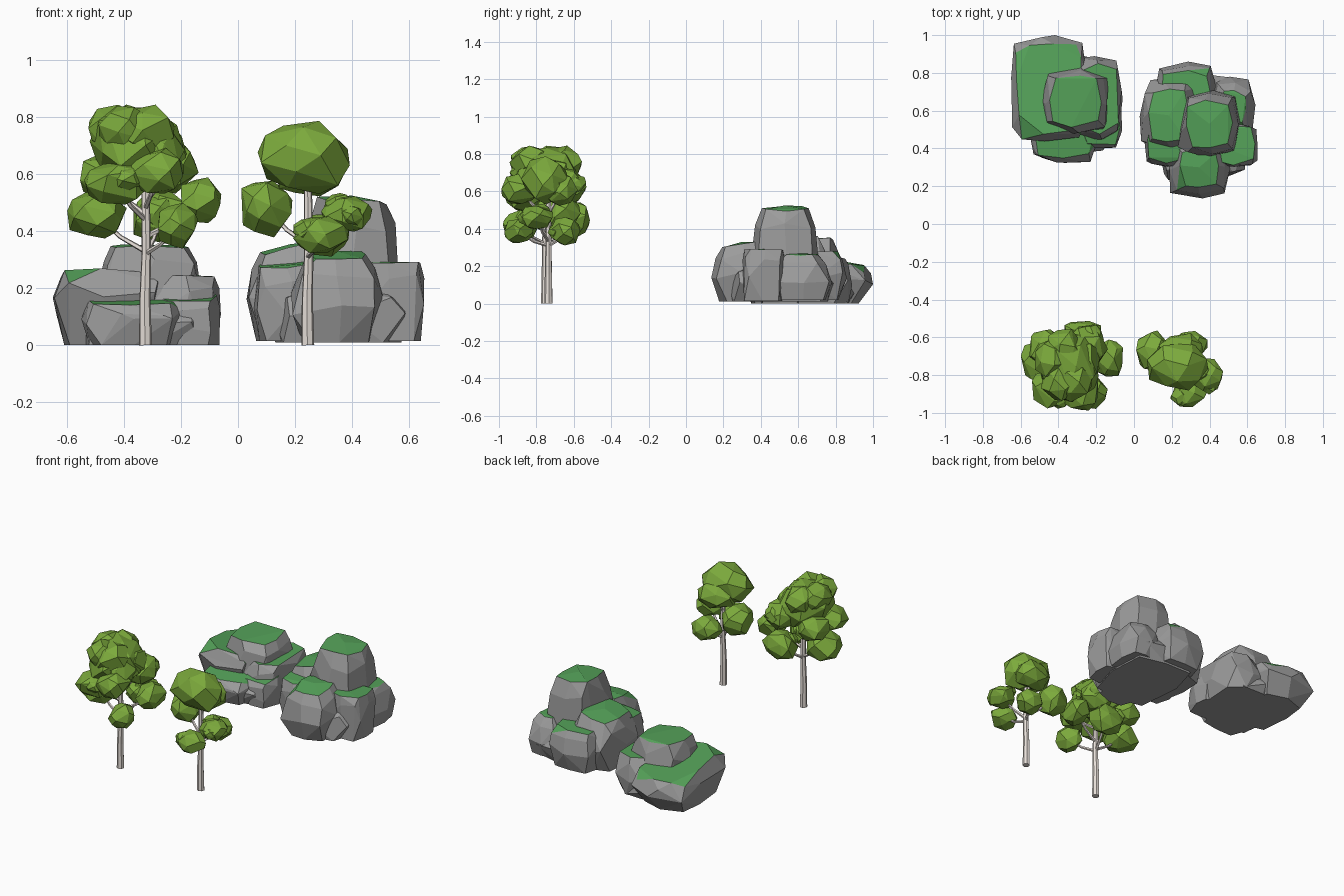
import bpy, bmesh, math, random
from mathutils import Vector

cube = bpy.data.objects.get("Cube")
if cube:
    bpy.data.objects.remove(cube, do_unlink=True)


def material(name, rgb):
    m = bpy.data.materials.new(name)
    m.diffuse_color = (*rgb, 1)
    m.use_nodes = True
    m.node_tree.nodes["Principled BSDF"].inputs["Base Color"].default_value = (*rgb, 1)
    return m


STONE = material("stone grey", (0.33, 0.33, 0.33))
MOSS = material("moss green", (0.09, 0.36, 0.1))
LEAF = material("leaf green", (0.2, 0.4, 0.045))
BARK = material("pale bark", (0.83, 0.77, 0.72))


def finish(name, bm, *mats):
    mesh = bpy.data.meshes.new(name)
    bmesh.ops.recalc_face_normals(bm, faces=bm.faces)
    bm.to_mesh(mesh)
    bm.free()
    for m in mats:
        mesh.materials.append(m)
    obj = bpy.data.objects.new(name, mesh)
    bpy.context.collection.objects.link(obj)


def hull(points, flatten):
    bm = bmesh.new()
    for p in points:
        bm.verts.new(p)
    out = bmesh.ops.convex_hull(bm, input=bm.verts[:])
    junk = {g for g in out["geom_interior"] + out["geom_unused"]
            if isinstance(g, bmesh.types.BMVert)}
    bmesh.ops.delete(bm, geom=list(junk), context="VERTS")
    bmesh.ops.dissolve_limit(bm, angle_limit=math.radians(flatten),
                             verts=bm.verts, edges=bm.edges)
    bm.normal_update()
    return bm


# Faceted boulder from stacked rings; the flat upper faces carry moss
def boulder(name, x, y, z, seed, foot=0.8, crown=0.72, tilt=(0, 0), belly=0.45, mossy=True):
    rnd = random.Random(seed)
    cx, cy = sum(x) / 2, sum(y) / 2
    rx, ry = (x[1] - x[0]) / 2, (y[1] - y[0]) / 2
    z0, h = z[0], z[1] - z[0]
    pts = []
    for level, scale, wobble in ((0, foot, 0), (belly, 1, 0.1),
                                 (0.78, (1 + crown) / 2 + 0.04, 0.06), (0.96, crown, 0.02)):
        turn = rnd.uniform(-0.15, 0.15)
        for i in range(8):
            a = (i + turn + rnd.uniform(-0.2, 0.2)) * math.tau / 8
            c, s = math.cos(a), math.sin(a)
            r = scale * (c ** 4 + s ** 4) ** -0.25 * rnd.uniform(0.93, 1.04)
            px = max(-scale, min(scale, c * r))
            py = max(-scale, min(scale, s * r))
            lean = (px * tilt[0] + py * tilt[1]) * (level > 0)
            pts.append((cx + px * rx, cy + py * ry,
                        z0 + h * (level + rnd.uniform(-wobble, wobble)) + lean))
    pts.append((cx, cy, z0 + h))
    bm = hull(pts, 9)
    for f in bm.faces:
        high = f.calc_center_median().z > z0 + 0.76 * h
        f.material_index = int(mossy and high and f.normal.z > 0.68)
    finish(name, bm, STONE, MOSS)


# Low rock group
boulder("low_rock_back_slab", (-0.66, -0.24), (0.43, 1.0), (0, 0.245), 3, 0.76, 0.84,
        (-0.01, -0.035), 0.58)
boulder("low_rock_peak", (-0.49, -0.13), (0.46, 0.83), (0.05, 0.36), 5, 0.95, 0.76)
boulder("low_rock_side", (-0.32, -0.06), (0.44, 0.89), (0, 0.255), 8, 0.9, 0.84)
boulder("low_rock_front", (-0.55, -0.19), (0.32, 0.62), (0, 0.165), 11, 0.84, 0.86, (0, 0.018), 0.6)
boulder("low_rock_front_side", (-0.29, -0.06), (0.4, 0.64), (0, 0.18), 14, 0.95, 0.88, (0, 0.02))
boulder("low_rock_base", (-0.56, -0.09), (0.37, 0.9), (0, 0.15), 17, 0.94, 0.8, mossy=False)

# Tall rock group
boulder("tall_rock_peak", (0.23, 0.57), (0.35, 0.71), (0.02, 0.525), 21, 0.97, 0.72, (-0.01, 0))
boulder("tall_rock_left", (0.03, 0.34), (0.38, 0.77), (0.015, 0.355), 24, 0.78, 0.72, (0.03, 0))
boulder("tall_rock_front_left", (0.05, 0.33), (0.3, 0.56), (0.015, 0.3), 25, 0.82, 0.84, (0.01, 0.015))
boulder("tall_rock_front", (0.18, 0.51), (0.13, 0.47), (0.01, 0.33), 27, 0.72, 0.62, (0, 0.02))
boulder("tall_rock_right", (0.42, 0.655), (0.3, 0.53), (0.015, 0.3), 30, 0.95, 0.9)
boulder("tall_rock_back_right", (0.4, 0.65), (0.46, 0.78), (0.02, 0.27), 33, 0.78, 0.55)
boulder("tall_rock_back", (0.1, 0.45), (0.5, 0.86), (0.02, 0.29), 36, 0.78, 0.76)
boulder("tall_rock_base", (0.1, 0.61), (0.2, 0.8), (0.01, 0.2), 39, 0.9, 0.7, mossy=False)


# Angular leaf clump: a few overlapping hulls filling an ellipsoid
def clump(name, centre, radius, seed, lobes, count=22):
    rnd = random.Random(seed)
    c, r = Vector(centre), Vector(radius)
    whole = bmesh.new()
    for k in range(lobes + 1):
        size = 0.58 if k else 0.97
        a = k * 2.4 + seed
        lift = rnd.uniform(-0.5, 0.5) if k else 0
        reach = 0.5 * math.sqrt(1 - lift * lift) if k else 0
        mid = Vector((math.cos(a) * reach, math.sin(a) * reach, lift))
        pts = []
        for i in range(count):
            t = 1 - 2 * (i + 0.5) / count
            b = i * 2.4 + k + rnd.uniform(-0.3, 0.3)
            w = math.sqrt(1 - t * t)
            d = Vector((w * math.cos(b), w * math.sin(b), t)) * size * rnd.uniform(0.92, 1.1)
            pts.append(c + (mid + d) * r)
        part = hull(pts, 10)
        temp = bpy.data.meshes.new("temp")
        part.to_mesh(temp)
        part.free()
        whole.from_mesh(temp)
        bpy.data.meshes.remove(temp)
    finish(name, whole, LEAF)


# Tapered limb along a short path
def limb(name, path, r0, r1, sides=7):
    bm = bmesh.new()
    rings = []
    pts = [Vector(p) for p in path]
    for i, p in enumerate(pts):
        axis = (pts[min(i + 1, len(pts) - 1)] - pts[max(i - 1, 0)]).normalized()
        u = axis.cross(Vector((0.3, 1, 0.2))).normalized()
        v = axis.cross(u)
        r = r0 + (r1 - r0) * i / (len(pts) - 1)
        rings.append([bm.verts.new(p + r * (u * math.cos(a) + v * math.sin(a)))
                      for a in (j * math.tau / sides for j in range(sides))])
    for lo, hi in zip(rings, rings[1:]):
        for j in range(sides):
            k = (j + 1) % sides
            bm.faces.new((lo[j], lo[k], hi[k], hi[j]))
    bm.faces.new(rings[0])
    bm.faces.new(rings[-1])
    finish(name, bm, BARK)


def tree(name, x, y, fork, top, clumps, seed):
    limb(name + "_trunk", [(x, y, 0), (x - 0.002, y, fork * 0.5), (x + 0.003, y, fork),
                           (x, y, top)], 0.023, 0.014)
    for i, (centre, radius, lobes) in enumerate(clumps):
        clump(f"{name}_leaves_{i + 1}", centre, radius, seed + i, lobes)
        # Each outer clump is held by a bent branch
        if i:
            end = Vector(centre)
            start = Vector((x, y, max(fork, end.z - 0.13)))
            bend = start.lerp(end, 0.5) + Vector((0, 0, -0.015))
            limb(f"{name}_branch_{i}", [start, bend, end], 0.01, 0.006, 5)


# Big tree: crown first, then outer clumps
tree("big_tree", -0.325, -0.752, 0.32, 0.62, [
    ((-0.355, -0.75, 0.695), (0.175, 0.19, 0.155), 6),
    ((-0.50, -0.72, 0.46), (0.115, 0.12, 0.095), 0),
    ((-0.285, -0.89, 0.61), (0.11, 0.11, 0.085), 0),
    ((-0.215, -0.885, 0.42), (0.075, 0.105, 0.085), 0),
    ((-0.13, -0.71, 0.51), (0.085, 0.105, 0.085), 0),
    ((-0.27, -0.595, 0.45), (0.115, 0.095, 0.1), 1),
    ((-0.43, -0.87, 0.57), (0.125, 0.11, 0.08), 1),
    ((-0.46, -0.66, 0.59), (0.11, 0.11, 0.09), 1),
    ((-0.25, -0.65, 0.63), (0.11, 0.12, 0.1), 1),
], 41)

# Small tree
tree("small_tree", 0.245, -0.735, 0.31, 0.6, [
    ((0.232, -0.75, 0.66), (0.18, 0.13, 0.135), 0),
    ((0.097, -0.67, 0.485), (0.1, 0.11, 0.105), 0),
    ((0.385, -0.8, 0.46), (0.09, 0.095, 0.07), 2),
    ((0.29, -0.895, 0.385), (0.1, 0.085, 0.07), 1),
    ((0.3, -0.645, 0.39), (0.095, 0.085, 0.08), 1),
    ((0.25, -0.68, 0.61), (0.13, 0.105, 0.095), 1),
], 61)
